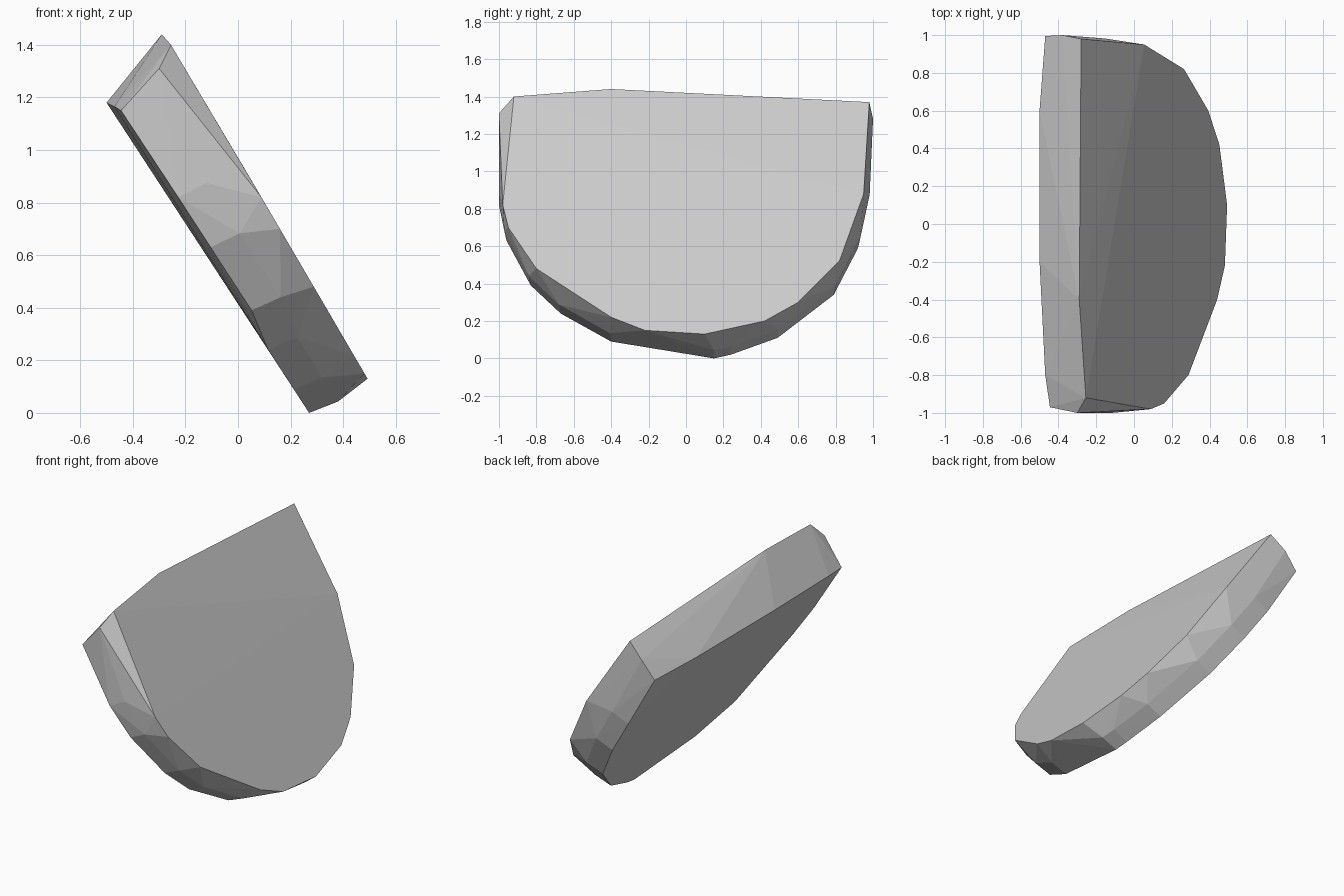
import bpy
import bmesh
from mathutils import Vector

# Remove the default cube
cube = bpy.data.objects.get("Cube")
if cube:
    bpy.data.objects.remove(cube, do_unlink=True)


def make_material(name, colour):
    material = bpy.data.materials.new(name)
    material.use_nodes = True
    material.diffuse_color = colour
    material.node_tree.nodes["Principled BSDF"].inputs["Base Color"].default_value = colour
    return material


# The slab leans: each broad face is a plane giving x from the height z
def upper_plane(y, z):
    return Vector((-0.25 + (1.4 - z) * 0.585, y, z))


def lower_plane(y, z):
    # The front flank is slightly chamfered on the underside
    chamfer = 0.035 if y < -0.8 else 0.0
    return Vector((-0.49 + (1.17 - z) * 0.65 + chamfer, y, z))


# Half-round outlines of the two broad faces, as (y, z)
upper_outline = [(0.95, 0.88), (0.82, 0.52), (0.6, 0.3), (0.42, 0.2),
                 (0.1, 0.13), (-0.22, 0.15), (-0.4, 0.22), (-0.8, 0.48),
                 (-0.95, 0.7), (-0.98, 0.82)]
lower_outline = [(0.97, 0.82), (0.92, 0.59), (0.79, 0.34), (0.49, 0.11),
                 (0.24, 0.02), (0.15, 0.0), (-0.4, 0.09), (-0.67, 0.24),
                 (-0.83, 0.39), (-0.96, 0.63), (-1, 0.82)]

# Corners and ridge points of the straight sloping top edge
top_edge = [(-0.255, -0.92, 1.4), (-0.29, -0.4, 1.44), (-0.28, 0.98, 1.37),
            (-0.3, -1, 1.31), (-0.38, 1, 1.28),
            (-0.445, -0.97, 1.15), (-0.47, -0.8, 1.165), (-0.5, -0.2, 1.18),
            (-0.5, 0.6, 1.18), (-0.47, 0.995, 1.17)]

points = [upper_plane(y, z) for y, z in upper_outline]
points += [Vector(p) for p in top_edge]

# The rim bulges a little between the two outlines
centre = Vector((0, 0, 0.85))
for y, z in lower_outline:
    low = lower_plane(y, z)
    points.append(low)
    mid = low + Vector((0.11, 0, 0.055))
    outward = mid - centre
    outward.x = 0
    mid += outward.normalized() * 0.012
    mid.y = max(-1, min(1, mid.y))
    points.append(mid)

# Wrap the outlines in one faceted solid
bm = bmesh.new()
for point in points:
    bm.verts.new(point)
hull = bmesh.ops.convex_hull(bm, input=bm.verts[:])
loose = {v for v in hull["geom_interior"] + hull["geom_unused"]
         if isinstance(v, bmesh.types.BMVert)}
bmesh.ops.delete(bm, geom=list(loose), context="VERTS")
bmesh.ops.recalc_face_normals(bm, faces=bm.faces[:])

mesh = bpy.data.meshes.new("stone_slab")
bm.to_mesh(mesh)
bm.free()
mesh.materials.append(make_material("light_grey", (0.6, 0.6, 0.6, 1)))
slab = bpy.data.objects.new("stone_slab", mesh)
bpy.context.collection.objects.link(slab)
